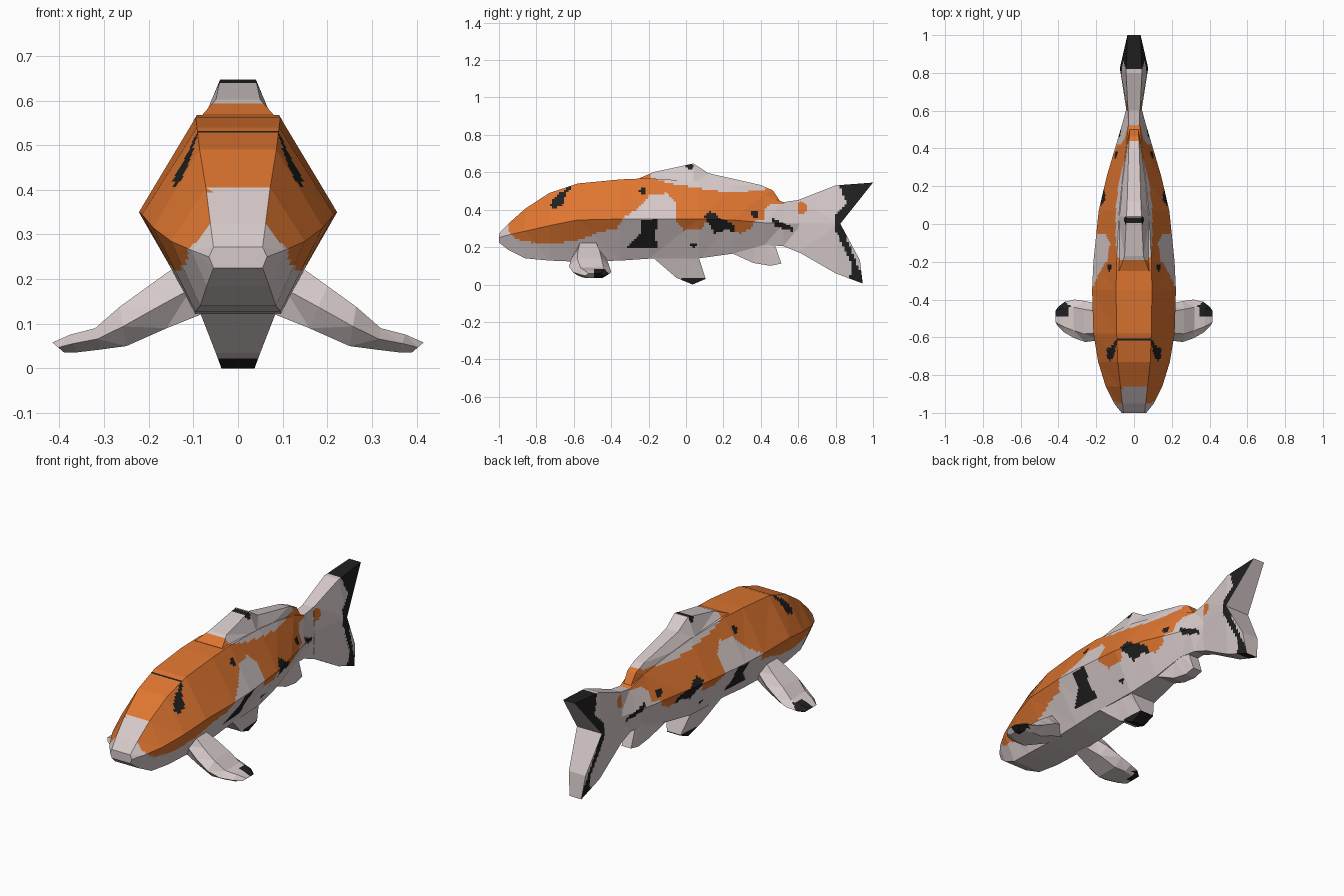
import bpy, bmesh
from mathutils import Vector

if "Cube" in bpy.data.objects:
    bpy.data.objects.remove(bpy.data.objects["Cube"])

# ---------- colours ----------
MATS = []
for name, col in (("pale_white", (0.68, 0.59, 0.59)),
                  ("orange", (0.74, 0.18, 0.03)),
                  ("black", (0.014, 0.014, 0.014))):
    m = bpy.data.materials.new(name)
    m.diffuse_color = (*col, 1)
    m.use_nodes = True
    m.node_tree.nodes["Principled BSDF"].inputs["Base Color"].default_value = m.diffuse_color
    MATS.append(m)
WHITE, ORANGE, BLACK = 0, 1, 2

# ---------- coat pattern, drawn in the side view (y, z) ----------
SADDLE = [(-.95, .29), (-.91, .24), (-.75, .215), (-.6, .23), (-.46, .28), (-.37, .30),
          (-.33, .36), (-.24, .42), (-.2, .475), (-.1, .49), (-.05, .43), (-.06, .34),
          (-.01, .29), (.08, .30), (.11, .335), (.2, .32), (.29, .27), (.35, .30),
          (.37, .34), (.42, .345), (.42, .4), (.44, .425), (.53, .43), (.47, .52),
          (.38, .50), (.25, .49), (.1, .51), (-.05, .535), (-.19, .57), (-.19, .65), (-.95, .65)]
BLACK_PATCHES = [
    [(-.73, .42), (-.7, .47), (-.6, .54), (-.65, .47), (-.66, .42), (-.71, .405)],
    [(-.32, .2), (-.24, .28), (-.24, .34), (-.15, .35), (-.165, .26), (-.15, .2), (-.25, .19)],
    [(.1, .36), (.13, .395), (.18, .355), (.26, .32), (.26, .285), (.2, .29), (.15, .27), (.13, .31)],
    [(.46, .355), (.57, .305), (.57, .285), (.47, .31)],
]
TAIL_EDGE = [(.81, .56), (1.01, .56), (.83, .325), (.96, -.01), (.86, -.01), (.89, .1),
             (.79, .31), (.8, .37), (.86, .43)]
DOTS = [(-.23, .5, .02), (.04, .21, .015), (.37, .38, .02), (.02, .63, .018)]


def inside(y, z, poly):
    hit = False
    for (y1, z1), (y2, z2) in zip(poly, poly[1:] + poly[:1]):
        if (z1 > z) != (z2 > z) and y < y1 + (z - z1) * (y2 - y1) / (z2 - z1):
            hit = not hit
    return hit


def coat(c, n):
    y, z = c.y, c.z
    if any(inside(y, z, p) for p in BLACK_PATCHES) or \
       any((y - a) ** 2 + (z - b) ** 2 < r * r for a, b, r in DOTS):
        return BLACK
    if y < -.86 and abs(c.x) < .062:          # pale snout
        return WHITE
    return ORANGE if inside(y, z, SADDLE) else WHITE


def tail_coat(c, n):
    if n.y < .6 and inside(c.y, c.z, TAIL_EDGE):
        return BLACK
    return ORANGE if (c.y - .61) ** 2 + (c.z - .41) ** 2 < .036 ** 2 else WHITE


def belly_fin_coat(c, n):
    return BLACK if c.z < .04 and c.y > -.02 else WHITE


def side_fin_coat(c, n):
    return BLACK if abs(c.x) > .35 and c.y > -.49 else WHITE


# ---------- building helpers ----------
def finish(name, verts, faces, rule, step=.0125):
    """Make the mesh, slice it into a fine y/z grid and colour the cells by a rule."""
    bm = bmesh.new()
    vs = [bm.verts.new(v) for v in verts]
    for f in faces:
        bm.faces.new([vs[i] for i in f])
    bmesh.ops.recalc_face_normals(bm, faces=bm.faces)
    bmesh.ops.triangulate(bm, faces=bm.faces)
    for axis in (1, 2):
        lo = min(v.co[axis] for v in bm.verts)
        hi = max(v.co[axis] for v in bm.verts)
        no = Vector((0, axis == 1, axis == 2))
        for k in range(1, int((hi - lo) / step) + 1):
            bmesh.ops.bisect_plane(bm, geom=bm.verts[:] + bm.edges[:] + bm.faces[:], dist=1e-5,
                                   plane_co=no * (lo + k * step - .0031), plane_no=no)
    bm.normal_update()
    for f in bm.faces:
        f.material_index = rule(f.calc_center_median(), f.normal)
    me = bpy.data.meshes.new(name)
    bm.to_mesh(me)
    bm.free()
    for m in MATS:
        me.materials.append(m)
    ob = bpy.data.objects.new(name, me)
    bpy.context.collection.objects.link(ob)
    return ob


def loft(name, rings, rule):
    n = len(rings[0])
    faces = [tuple(range(n)), tuple(range((len(rings) - 1) * n, len(rings) * n))]
    for r in range(len(rings) - 1):
        for i in range(n):
            j = (i + 1) % n
            faces.append((r * n + i, r * n + j, r * n + n + j, r * n + n + i))
    finish(name, [v for ring in rings for v in ring], faces, rule)


def slab(name, rim, polys, rule):
    """Upright plate: rim of (y, z, half width), with the same polygons on both sides."""
    n = len(rim)
    verts = [(s * w, y, z) for s in (1, -1) for y, z, w in rim]
    faces = [tuple(i + o for i in p) for p in polys for o in (0, n)]
    faces += [(i, (i + 1) % n, (i + 1) % n + n, i + n) for i in range(n)]
    finish(name, verts, faces, rule)


def strip(name, outer, base, rule):
    n = len(outer)
    polys = [(i, i + 1, 2 * n - 2 - i, 2 * n - 1 - i) for i in range(n - 1)]
    slab(name, outer + base[::-1], polys, rule)


# ---------- body: six-sided rings (y, top z, side z, bottom z, side w, top w, bottom w) ----------
STATIONS = [
    (-1.0, .272, .25, .225, .065, .055, .055),
    (-.95, .325, .265, .185, .105, .062, .07),
    (-.86, .405, .285, .14, .15, .072, .085),
    (-.73, .49, .315, .128, .19, .086, .095),
    (-.58, .54, .345, .122, .215, .092, .095),
    (-.35, .562, .35, .128, .222, .095, .095),
    (-.2, .568, .35, .138, .215, .092, .09),
    (.07, .55, .35, .14, .187, .078, .08),
    (.25, .52, .345, .165, .145, .06, .06),
    (.42, .48, .33, .212, .095, .04, .04),
    (.52, .44, .325, .205, .065, .03, .03),
    (.62, .455, .325, .165, .038, .03, .03)]
loft("body", [[(wt, y, zt), (w, y, zs), (wb, y, zb), (-wb, y, zb), (-w, y, zs), (-wt, y, zt)]
              for y, zt, zs, zb, w, wt, wb in STATIONS], coat)

# ---------- dorsal fin ----------
strip("dorsal_fin",
      [(-.25, .568, .08), (-.17, .602, .05), (.04, .647, .04), (.12, .595, .036), (.4, .532, .028),
       (.465, .503, .025), (.505, .442, .022)],
      [(-.25, .55, .09), (-.17, .55, .09), (.04, .54, .085), (.12, .525, .078), (.4, .47, .045),
       (.45, .45, .035), (.48, .43, .03)], coat)

# ---------- tail fin ----------
slab("tail_fin",
     [(.6, .452, .032), (.8, .53, .042), (1.0, .545, .035), (.825, .325, .075), (.93, .13, .05),
      (.945, .005, .035), (.8, .06, .042), (.6, .175, .032), (.6, .325, .04)],
     [(0, 8, 3, 1), (1, 3, 2), (8, 7, 6, 3), (3, 6, 5, 4)], tail_coat)

# ---------- belly and rear fins ----------
strip("belly_fin",
      [(-.17, .138, .09), (-.05, .035, .05), (.035, 0, .037), (.105, .03, .04), (.07, .14, .075)],
      [(-.15, .16, .09), (-.08, .16, .088), (-.02, .16, .085), (.03, .16, .08), (.06, .16, .075)],
      belly_fin_coat)
strip("rear_fin",
      [(.25, .165, .055), (.36, .115, .035), (.45, .1, .03), (.51, .112, .028), (.48, .2, .03)],
      [(.27, .19, .055), (.32, .2, .05), (.37, .215, .045), (.42, .225, .04), (.46, .225, .035)],
      belly_fin_coat)

# ---------- paired side fins: (upper x, lower x, front y, back y, upper z, lower z) ----------
FIN = [(.13, .08, -.59, -.46, .235, .122), (.2, .16, -.615, -.425, .185, .09),
       (.265, .25, -.625, -.408, .138, .05), (.32, .31, -.605, -.4, .09, .042),
       (.375, .36, -.575, -.412, .076, .036), (.416, .39, -.54, -.44, .058, .036)]
for side, s in (("left", 1), ("right", -1)):
    rings = []
    for xu, xl, y0, y1, zu, zl in FIN:
        xm, zm, d = (xu + xl) / 2, (zu + zl) / 2, (y1 - y0) * .2
        rings.append([(s * xm, y0, zm), (s * xu, y0 + d, zu), (s * xu, y1 - d, zu),
                      (s * xm, y1, zm), (s * xl, y1 - d, zl), (s * xl, y0 + d, zl)])
    loft(side + "_side_fin", rings, side_fin_coat)
